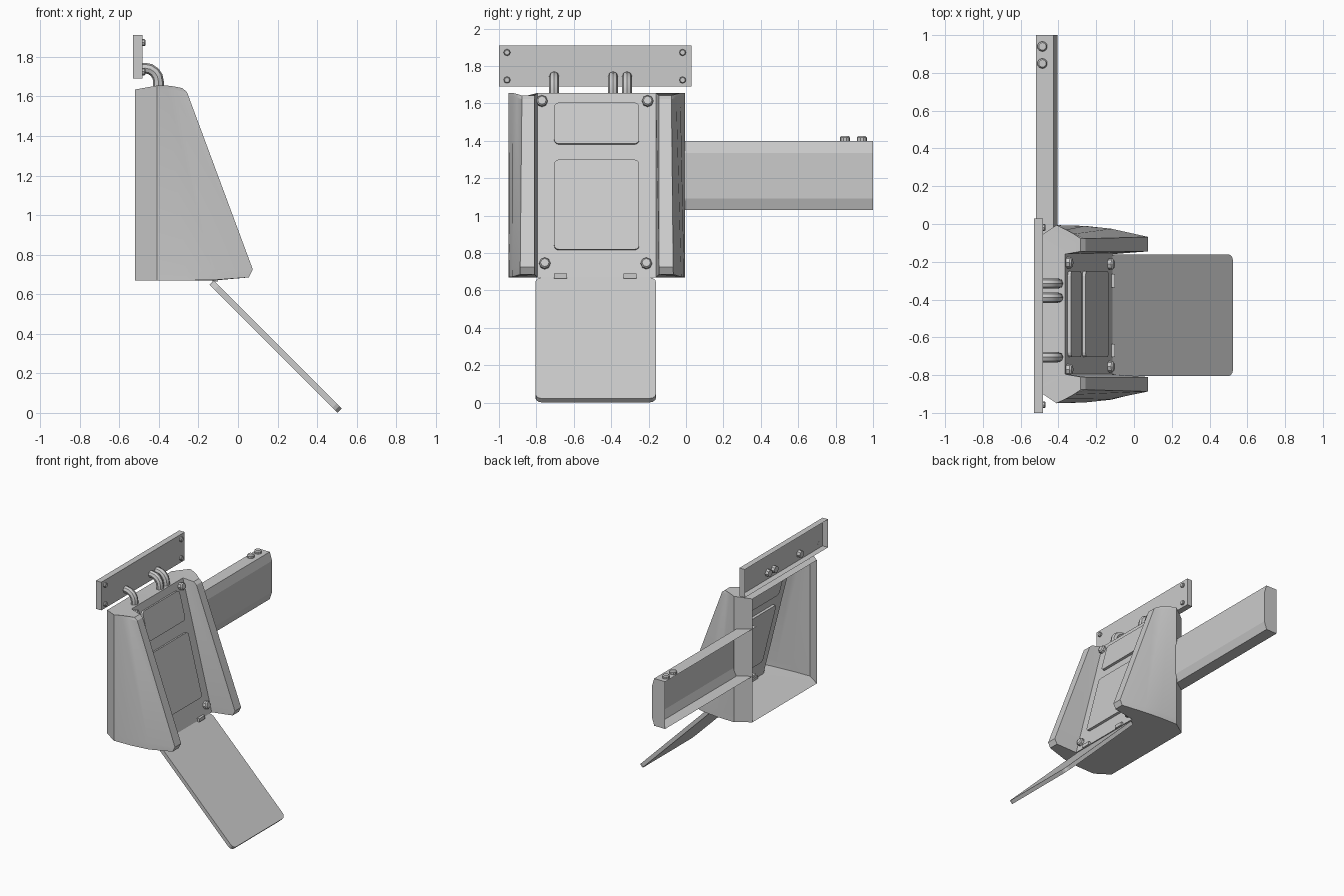
import bpy, bmesh, math
from mathutils import Vector, Matrix

if "Cube" in bpy.data.objects:
    bpy.data.objects.remove(bpy.data.objects["Cube"])

MID = -0.4775                               # mirror line of the housing in y
TILT = math.atan2(0.985, 0.25)              # lean of the recessed front panel


def finish(name, bm, smooth=None, recalc=True):
    if recalc:
        bmesh.ops.recalc_face_normals(bm, faces=bm.faces)
    me = bpy.data.meshes.new(name)
    bm.to_mesh(me)
    bm.free()
    ob = bpy.data.objects.new(name, me)
    bpy.context.collection.objects.link(ob)
    if smooth:
        bpy.ops.object.select_all(action='DESELECT')
        ob.select_set(True)
        bpy.context.view_layer.objects.active = ob
        bpy.ops.object.shade_smooth_by_angle(angle=math.radians(smooth))
    return ob


def rot_y(angle):
    return Matrix.Rotation(angle, 4, 'Y')


def on_panel(y, z):
    return Vector((-0.365 + (1.655 - z) * 0.25 / 0.985, y, z))


def slab(name, length, width, r, t, loc, angle):
    """Rounded rectangle, centred, extruded along its tilted normal."""
    bm = bmesh.new()
    vs = []
    for k, (sx, sy) in enumerate(((1, 1), (-1, 1), (-1, -1), (1, -1))):
        for i in range(4):
            a = math.pi / 2 * (k + i / 3)
            vs.append(bm.verts.new((sx * (length / 2 - r) + r * math.cos(a),
                                    sy * (width / 2 - r) + r * math.sin(a), -t / 2)))
    f = bm.faces.new(vs)
    ext = bmesh.ops.extrude_face_region(bm, geom=[f])['geom']
    bmesh.ops.translate(bm, vec=(0, 0, t),
                        verts=[g for g in ext if isinstance(g, bmesh.types.BMVert)])
    bm.transform(Matrix.Translation(loc) @ rot_y(angle))
    return finish(name, bm)


def bolt(name, loc, r, h, angle, sides=8):
    """Short bolt head with a chamfered crown, base at loc."""
    bm = bmesh.new()
    for r1, r2, z, d in ((r, r, h * 0.35, h * 0.7), (r, r * 0.75, h * 0.85, h * 0.3)):
        bmesh.ops.create_cone(bm, cap_ends=True, segments=sides, radius1=r1, radius2=r2,
                              depth=d, matrix=Matrix.Translation((0, 0, z)))
    bm.transform(Matrix.Translation(loc) @ rot_y(angle))
    return finish(name, bm)


def box(name, lo, hi, open_back=False):
    bm = bmesh.new()
    lo, hi = Vector(lo), Vector(hi)
    bmesh.ops.create_cube(bm, size=1, matrix=Matrix.Translation((lo + hi) / 2)
                          @ Matrix.Diagonal((*(hi - lo), 1)))
    bm.normal_update()
    if open_back:
        bmesh.ops.delete(bm, geom=[f for f in bm.faces if f.normal.x < -0.9], context='FACES')
    return finish(name, bm, recalc=False)


# Housing: lofted shell with two wings, recessed leaning panel and an open back
bottom = [(-0.52, -0.08, 0.67), (-0.41, -0.006, 0.67), (-0.26, -0.01, 0.67), (-0.12, -0.025, 0.672),
          (0.055, -0.068, 0.685), (0.055, -0.145, 0.685), (-0.115, -0.16, 0.67)]
top = [(-0.52, -0.08, 1.635), (-0.41, -0.006, 1.655), (-0.36, -0.03, 1.655), (-0.32, -0.052, 1.65),
       (-0.282, -0.078, 1.642), (-0.282, -0.145, 1.642), (-0.365, -0.16, 1.655)]


def between(t, tip_x, tip_z):
    row = [Vector(a).lerp(Vector(b), t) for a, b in zip(bottom, top)]
    for i in (4, 5):
        row[i].x, row[i].z = tip_x, tip_z
    return row


layers = [bottom, between(0.05, 0.075, 0.725), between(0.98, -0.258, 1.622), top]
bm = bmesh.new()
rings = []
for lay in layers:
    near = [bm.verts.new(p) for p in lay]
    far = [bm.verts.new((x, 2 * MID - y, z)) for x, y, z in lay]
    rings.append(near + far[::-1])
for a, b in zip(rings, rings[1:]):
    for i in range(13):
        bm.faces.new((a[i], a[i + 1], b[i + 1], b[i]))
for ring in (rings[0], rings[-1]):
    bm.faces.new(ring[:7])
    bm.faces.new(ring[7:])
    bm.faces.new((ring[0], ring[6], ring[7], ring[13]))
finish("housing", bm, smooth=18)

# Raised panels and corner bolts on the leaning front
for name, z0, z1 in (("upper_panel", 1.38, 1.60), ("lower_panel", 0.815, 1.295)):
    slab(name, (z1 - z0) / math.sin(TILT), 0.455, 0.025, 0.036,
         on_panel(MID, (z0 + z1) / 2), TILT)
for i, (y, z) in enumerate(((-0.77, 1.61), (-0.205, 1.61), (-0.755, 0.742), (-0.212, 0.742))):
    bolt(f"panel_bolt_{i}", on_panel(y, z), 0.03, 0.028, TILT)

# Sloping tray and its two hinges
slab("tray", 0.915, 0.645, 0.035, 0.03, (0.19, -0.483, 0.335), math.pi / 4)
for i, y in enumerate((-0.67, -0.30)):
    box(f"tray_hinge_{i}", (-0.13, y - 0.035, 0.664), (-0.1, y + 0.035, 0.69))

# Wall plate, hollow behind, with four screws
box("wall_plate", (-0.53, -1.0, 1.69), (-0.483, 0.03, 1.91), open_back=True)
for i, (y, z) in enumerate([(y, z) for y in (-0.957, -0.018) for z in (1.725, 1.872)]):
    bolt(f"plate_screw_{i}", (-0.484, y, z), 0.018, 0.016, math.pi / 2)

# Bent pipes from the plate into the housing top
path = [(-0.51, 1.743)] + [(-0.47 + 0.068 * math.sin(a), 1.675 + 0.068 * math.cos(a))
                           for a in [math.pi / 8 * k for k in range(5)]] + [(-0.402, 1.63)]
for n, y in enumerate((-0.705, -0.39, -0.315)):
    bm = bmesh.new()
    prev = None
    for i, (x, z) in enumerate(path):
        a = min(max(i - 1, 0), 4) * math.pi / 8
        side = Vector((math.sin(a), 0, math.cos(a)))
        ring = [bm.verts.new(Vector((x, y, z)) + 0.027 * (
            side * math.cos(k * math.pi / 4) + Vector((0, 1, 0)) * math.sin(k * math.pi / 4)))
            for k in range(8)]
        if prev:
            for k in range(8):
                bm.faces.new((prev[k], prev[k - 7], ring[k - 7], ring[k]))
        else:
            bm.faces.new(ring)
        prev = ring
    bm.faces.new(prev)
    finish(f"pipe_{n}", bm, smooth=30)

# Side arm: channel with chamfered front, open back, closed far end
profile = [(-0.52, 1.03), (-0.425, 1.03), (-0.405, 1.092), (-0.405, 1.335), (-0.425, 1.40), (-0.52, 1.40)]
bm = bmesh.new()
a, b = [[bm.verts.new((x, y, z)) for x, z in profile] for y in (-0.13, 1.0)]
for i in range(5):
    bm.faces.new((a[i], a[i + 1], b[i + 1], b[i]))
bm.faces.new(b)
finish("side_arm", bm)
for i, y in enumerate((0.85, 0.94)):
    bolt(f"arm_bolt_{i}", (-0.485, y, 1.398), 0.027, 0.027, 0, sides=10)
